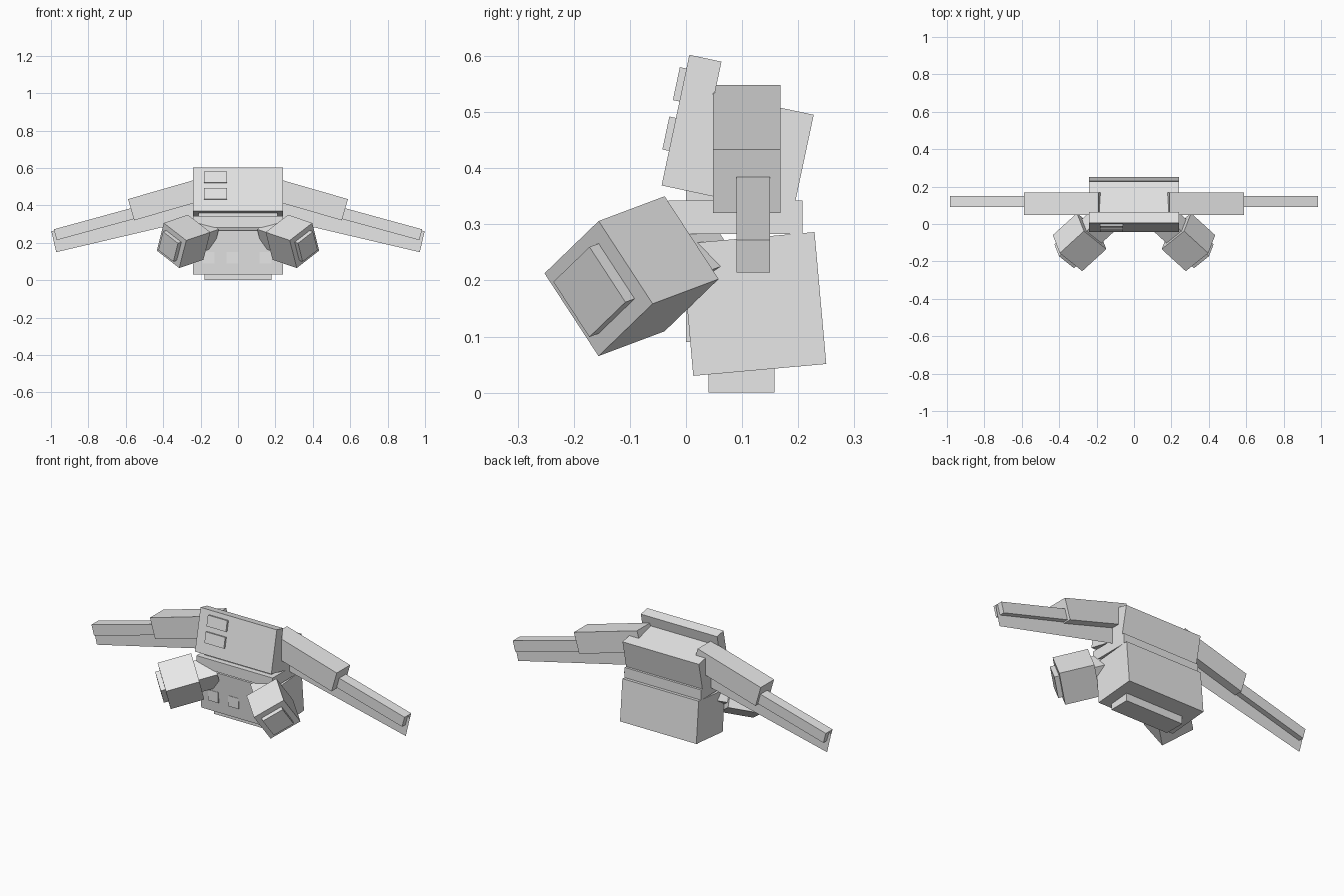
import bpy, math
from mathutils import Vector, Matrix

if "Cube" in bpy.data.objects:
    bpy.data.objects.remove(bpy.data.objects["Cube"])

grey = bpy.data.materials.new("light_grey")
grey.diffuse_color = (0.8, 0.8, 0.8, 1)
grey.use_nodes = True
grey.node_tree.nodes["Principled BSDF"].inputs["Base Color"].default_value = grey.diffuse_color


def make(name, verts, faces, mirror=False):
    mesh = bpy.data.meshes.new(name)
    mesh.from_pydata(verts, [], faces)
    mesh.materials.append(grey)
    ob = bpy.data.objects.new(name, mesh)
    bpy.context.collection.objects.link(ob)
    if mirror:
        m = ob.modifiers.new("mirror", 'MIRROR')
        m.use_mirror_merge = False
    return ob


def box(name, lo, hi, mat=Matrix.Identity(4), mirror=False):
    """Box from lo to hi in the local frame given by mat."""
    r = [(x, y, z) for x in (lo[0], hi[0]) for y in (lo[1], hi[1]) for z in (lo[2], hi[2])]
    faces = [(0, 1, 3, 2), (4, 6, 7, 5), (0, 4, 5, 1), (2, 3, 7, 6), (0, 2, 6, 4), (1, 5, 7, 3)]
    return make(name, [mat @ Vector(v) for v in r], faces, mirror)


def frame(pos, angle, axis):
    return Matrix.Translation(pos) @ Matrix.Rotation(math.radians(angle), 4, axis)


# Chest, leaning back; local origin at its top front edge
chest = frame((0, 0.006, 0.602), -12, 'X')
box("chest_plate", (-0.24, 0, -0.238), (0.24, 0.0585, 0), chest)
box("chest_back", (-0.24, 0.0585, -0.238), (0.24, 0.239, -0.0585), chest)
for i, top in enumerate((-0.025, -0.115)):
    box(f"chest_panel_{i}", (-0.182, -0.012, top - 0.06), (-0.06, 0.005, top), chest)

# Waist and lower body
box("spine_block", (-0.21, 0.0, 0.32), (0.21, 0.17, 0.40))
box("waist", (-0.24, -0.031, 0.283), (0.24, 0.208, 0.342))
box("lower_body", (-0.24, -0.119, -0.118), (0.24, 0.119, 0.118), frame((0, 0.121, 0.158), 5.1, 'X'))
for i, x in enumerate((-0.157, -0.03, 0.147)):
    box(f"belly_panel_{i}", (x - 0.032, 0.0, 0.09), (x + 0.032, 0.02, 0.15))
box("tail_base", (-0.18, 0.04, 0.0), (0.18, 0.158, 0.06))

# Wings: thick inner arm, thin outer arm and flat membrane
box("inner_wing", (0, 0.048, -0.118), (0.413, 0.168, 0), frame((0.191, 0, 0.548), 16.1, 'Y'), True)
box("outer_wing", (-0.52, 0.09, -0.06), (0, 0.15, 0), frame((0.985, 0, 0.272), 15.3, 'Y'), True)
web = frame((0.998, 0.12, 0.262), 13.2, 'Y')
make("wing_membrane",
     [web @ Vector(v) for v in ((-0.80, 0, -0.115), (0, 0, -0.115), (0, 0, 0), (-0.80, 0, 0))],
     [(0, 1, 2, 3)], True)

# Feet: turned cubes with a sole plate outside and a short leg inside
c = Vector((-0.1315, 0.12, 0.045)).normalized()
b = Vector((0.037, 0.096, -0.147))
b = (b - c * b.dot(c)).normalized()
a = c.cross(b)
foot = Matrix.Translation((0.291, -0.097, 0.2075)) @ Matrix((b, a, c)).transposed().to_4x4()
box("foot", (-0.09,) * 3, (0.09,) * 3, foot, True)
box("sole_plate", (-0.06, -0.06, -0.115), (0.06, 0.06, -0.085), foot, True)
box("leg", (-0.06, -0.06, 0.085), (0.06, 0.06, 0.19), foot, True)
